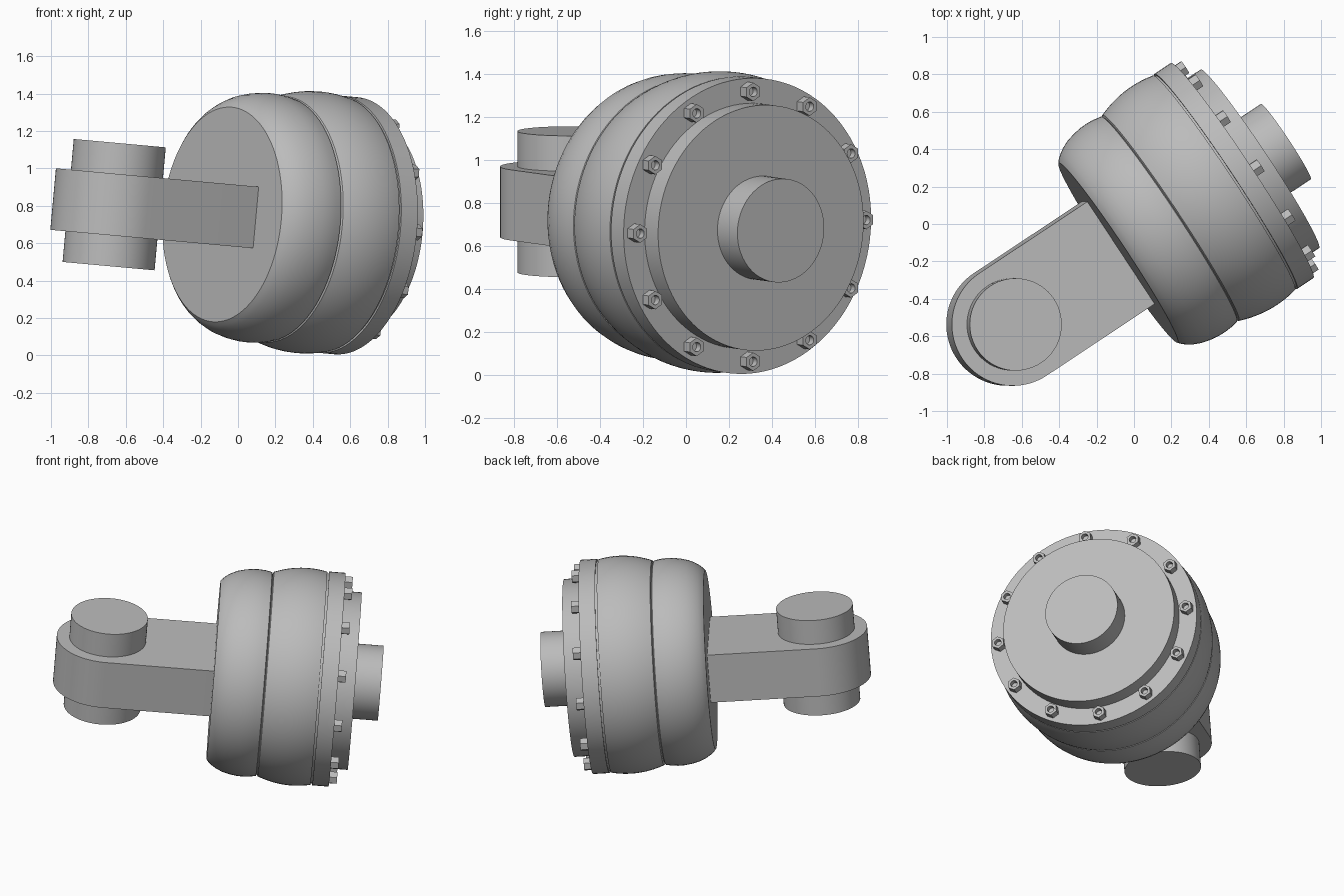
import bpy, bmesh, math
from mathutils import Matrix, Vector

if "Cube" in bpy.data.objects:
    bpy.data.objects.remove(bpy.data.objects["Cube"])

# Local frame: origin at the pin centre, local x runs along the drum axis,
# local z along the pin.
FRAME = (Matrix.Translation((-0.662, -0.537, 0.806))
         @ Matrix.Rotation(math.radians(5.2), 4, 'Y')
         @ Matrix.Rotation(math.radians(33.45), 4, 'Z'))

grey = bpy.data.materials.new("plain grey")
grey.diffuse_color = (0.5, 0.5, 0.5, 1)
grey.use_nodes = True
grey.node_tree.nodes["Principled BSDF"].inputs["Base Color"].default_value = grey.diffuse_color


def finish(name, bm, local=Matrix()):
    bmesh.ops.remove_doubles(bm, verts=bm.verts, dist=1e-5)
    bmesh.ops.recalc_face_normals(bm, faces=bm.faces)
    mesh = bpy.data.meshes.new(name)
    bm.to_mesh(mesh)
    bm.free()
    mesh.materials.append(grey)
    obj = bpy.data.objects.new(name, mesh)
    bpy.context.collection.objects.link(obj)
    obj.matrix_world = FRAME @ local
    bpy.ops.object.select_all(action='DESELECT')
    obj.select_set(True)
    bpy.context.view_layer.objects.active = obj
    bpy.ops.object.shade_smooth_by_angle(angle=math.radians(30))
    return obj


def revolve(name, profile, steps=96, local=Matrix()):
    """Turn an (along, radius) profile around local x."""
    bm = bmesh.new()
    verts = [bm.verts.new((x, 0, r)) for x, r in profile]
    edges = [bm.edges.new(p) for p in zip(verts, verts[1:])]
    bmesh.ops.spin(bm, geom=verts + edges, cent=(0, 0, 0), axis=(1, 0, 0),
                   angle=math.tau, steps=steps, use_duplicate=False)
    return finish(name, bm, local)


def bulge(x0, r0, x1, r1, rmid, n=14):
    """Rounded barrel outline through two ends and a middle radius."""
    pts = []
    for i in range(n + 1):
        u = i / n
        base = r0 + (r1 - r0) * u
        pts.append((x0 + (x1 - x0) * u,
                    base + (rmid - (r0 + r1) / 2) * 4 * u * (1 - u)))
    return pts


# Drum: two barrel sections, bolt flange, cover and output shaft
front_section = [(0.695, 0.576), (0.71, 0.594), (0.73, 0.611), (0.76, 0.630),
                 (0.80, 0.648), (0.85, 0.661), (0.90, 0.668), (0.94, 0.669),
                 (0.98, 0.666), (1.020, 0.658)]
revolve("drum", [(0.695, 0)] + front_section + [(1.026, 0.646)]
        + bulge(1.032, 0.660, 1.374, 0.688, 0.700)
        + [(1.374, 0.678), (1.386, 0.678), (1.386, 0.690),
           (1.492, 0.690), (1.492, 0)])
revolve("cover", [(1.48, 0), (1.48, 0.573), (1.606, 0.573), (1.606, 0)])
revolve("output_shaft", [(1.59, 0), (1.59, 0.242), (1.774, 0.242), (1.774, 0)], 64)

# Hex nuts with a centre hole around the flange
for i in range(12):
    a = math.tau * i / 12
    place = (Matrix.Translation((1.492, 0.63 * math.sin(a), 0.63 * math.cos(a)))
             @ Matrix.Rotation(math.pi / 2, 4, 'X'))
    bm = bmesh.new()
    rings = []
    for x, r in ((-0.005, 0.043), (0.05, 0.043), (0.05, 0.022), (0.015, 0.022)):
        rings.append([bm.verts.new((x, r * math.cos(k * math.tau / 24) * s,
                                    r * math.sin(k * math.tau / 24) * s))
                      for k in range(24)
                      for s in [1 if r < 0.03 else math.cos(math.pi / 6)
                                / math.cos((k % 4) * math.tau / 24 - math.pi / 6)]])
    for p, q in zip(rings, rings[1:]):
        for k in range(24):
            n = (k + 1) % 24
            bm.faces.new((p[k], p[n], q[n], q[k]))
    bm.faces.new(rings[0])
    bm.faces.new(rings[-1])
    finish(f"nut_{i + 1}", bm, place)

# Arm: flat bar with a rounded end
bm = bmesh.new()
R, H = 0.328, 0.165
outline = [(R * math.cos(a), R * math.sin(a)) for a in
           [math.pi / 2 + math.pi * k / 40 for k in range(41)]]
outline += [(0.70, -R), (0.70, R)]
base = bm.faces.new([bm.verts.new((x, y, -H)) for x, y in outline])
ext = bmesh.ops.extrude_face_region(bm, geom=[base], use_keep_orig=True)
bmesh.ops.translate(bm, vec=Vector((0, 0, 2 * H)),
                    verts=[v for v in ext["geom"] if isinstance(v, bmesh.types.BMVert)])
finish("arm", bm)

# Pin through the arm
revolve("pin", [(-0.33, 0), (-0.33, 0.247), (0.33, 0.247), (0.33, 0)], 64,
        Matrix.Rotation(-math.pi / 2, 4, 'Y'))
